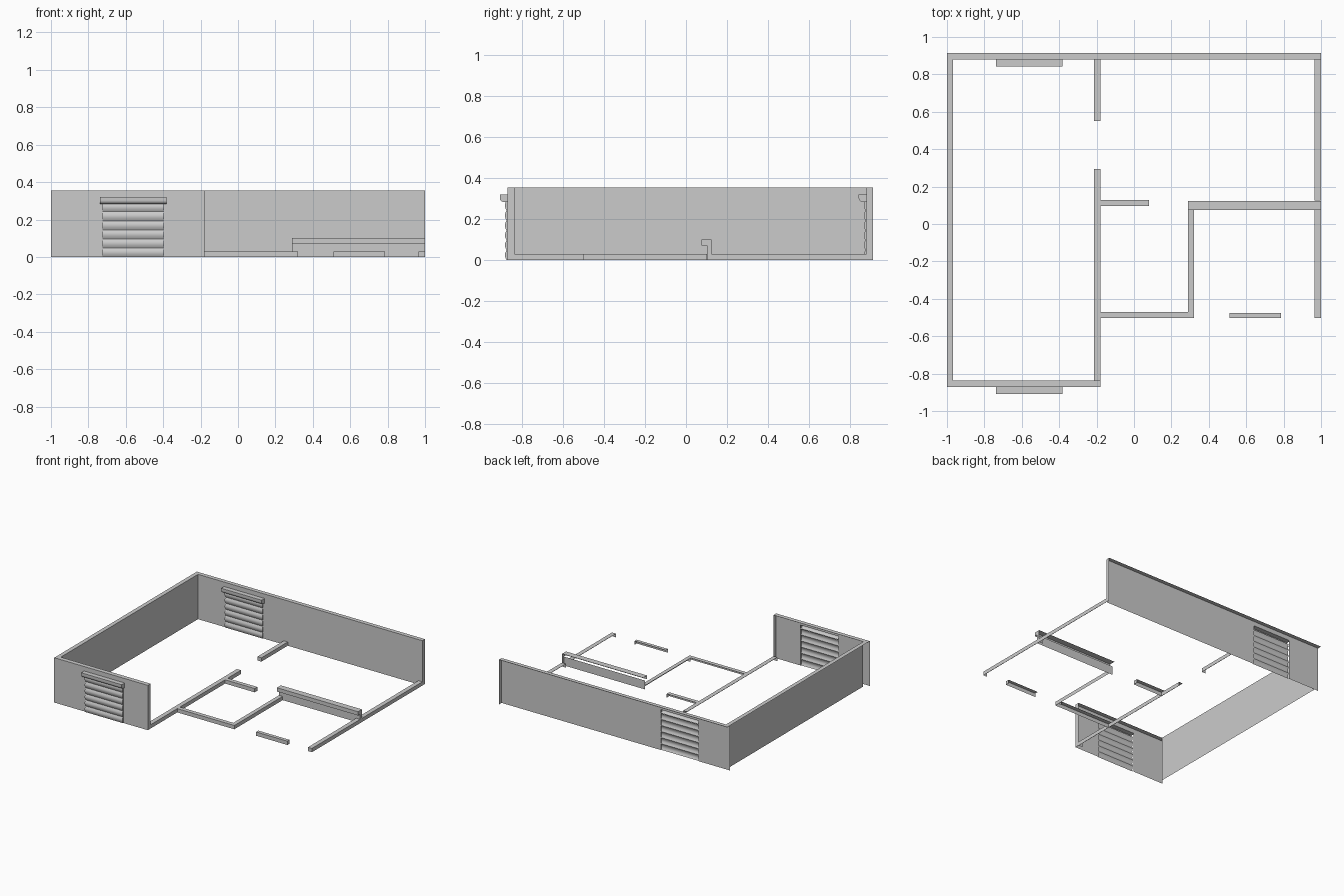
import bpy, bmesh, math

if "Cube" in bpy.data.objects:
    bpy.data.objects.remove(bpy.data.objects["Cube"])

def mesh_object(name, bm, smooth=False):
    bmesh.ops.remove_doubles(bm, verts=bm.verts, dist=0.0002)
    me = bpy.data.meshes.new(name)
    bm.to_mesh(me)
    bm.free()
    ob = bpy.data.objects.new(name, me)
    bpy.context.collection.objects.link(ob)
    if smooth:
        bpy.context.view_layer.objects.active = ob
        ob.select_set(True)
        bpy.ops.object.shade_smooth_by_angle(angle=math.radians(35))
        ob.select_set(False)
    return ob

def face(bm, pts):
    bm.faces.new([bm.verts.new(p) for p in pts])

def front_panel(bm, x0, x1, y, z0, z1):
    face(bm, [(x0, y, z0), (x1, y, z0), (x1, y, z1), (x0, y, z1)])

def shell(name, x0, x1, y0, y1, z, sides="FR", hole=None):
    """Open wall shell: top plus the front and/or right face only."""
    bm = bmesh.new()
    face(bm, [(x0, y0, z), (x1, y0, z), (x1, y1, z), (x0, y1, z)])
    if "F" in sides:
        if hole:
            hx0, hx1, hz = hole
            front_panel(bm, x0, hx0, y0, 0, z)
            front_panel(bm, hx1, x1, y0, 0, z)
            front_panel(bm, hx0, hx1, y0, hz, z)
        else:
            front_panel(bm, x0, x1, y0, 0, z)
    if "R" in sides:
        face(bm, [(x1, y0, 0), (x1, y1, 0), (x1, y1, z), (x1, y0, z)])
    return mesh_object(name, bm)

def sweep_x(name, profile, x0, x1, cap, smooth=False):
    """Open (y, z) profile swept along x, with a cap polygon on the right end."""
    bm = bmesh.new()
    for (ya, za), (yb, zb) in zip(profile, profile[1:]):
        face(bm, [(x0, ya, za), (x0, yb, zb), (x1, yb, zb), (x1, ya, za)])
    for poly in cap:
        face(bm, [(x1, y, z) for y, z in poly])
    return mesh_object(name, bm, smooth)

H, LOW = 0.355, 0.03
HOLE = (-0.725, -0.395, 0.32)

# full-height walls
shell("back_wall", -1, 1, 0.88, 0.913, H, hole=HOLE)
shell("left_wall", -1, -0.967, -0.837, 0.88, H, "R")
shell("front_wall", -1, -0.18, -0.872, -0.837, H, hole=HOLE)

# low cut-away walls
low_walls = [
    ("right_wall_front", 0.965, 1, -0.503, 0.1),
    ("right_wall_back", 0.965, 1, 0.125, 0.88),
    ("divider_front", -0.215, -0.18, -0.837, 0.293),
    ("divider_back", -0.215, -0.18, 0.55, 0.88),
    ("inner_stub_wall", -0.18, 0.08, 0.095, 0.128),
    ("room_front_wall", -0.18, 0.32, -0.503, -0.47),
    ("room_side_wall", 0.288, 0.32, -0.47, 0.1),
    ("porch_wall", 0.51, 0.785, -0.503, -0.475),
]
for name, x0, x1, y0, y1 in low_walls:
    shell(name, x0, x1, y0, y1, LOW)

# counter with overhanging top
counter = [(0.102, 0), (0.102, 0.07)]
counter_lip = [(0.075, 0.07), (0.075, 0.1), (0.124, 0.1)]
sweep_x("counter_front", counter, 0.288, 1, [counter + [(0.124, 0.07), (0.124, 0)]])
sweep_x("counter_top", counter_lip, 0.288, 1, [counter_lip + [(0.124, 0.07)]])

# roller shutters: curved slats below a round-bottomed box
N, TOP = 6, 0.29
for label, y in (("front", -0.872), ("back", 0.88)):
    slats = []
    for i in range(N):
        for k in range(7):
            t = k / 6
            slats.append((y - 0.004 - 0.008 * math.sin(math.pi * t), (i + t) * TOP / N))
        if i < N - 1:
            slats.pop()
    sweep_x(label + "_shutter_slats", slats, HOLE[0], HOLE[1],
            [slats + [(y, TOP), (y, 0)]], True)
    box = [(y, 0.32), (y - 0.037, 0.32), (y - 0.037, 0.303)]
    for k in range(1, 7):
        a = math.radians(15 * k)
        box.append((y - 0.017 - 0.02 * math.cos(a), 0.303 - 0.02 * math.sin(a)))
    sweep_x(label + "_shutter_box", box, -0.738, -0.383, [box + [(y, 0.283)]], True)
